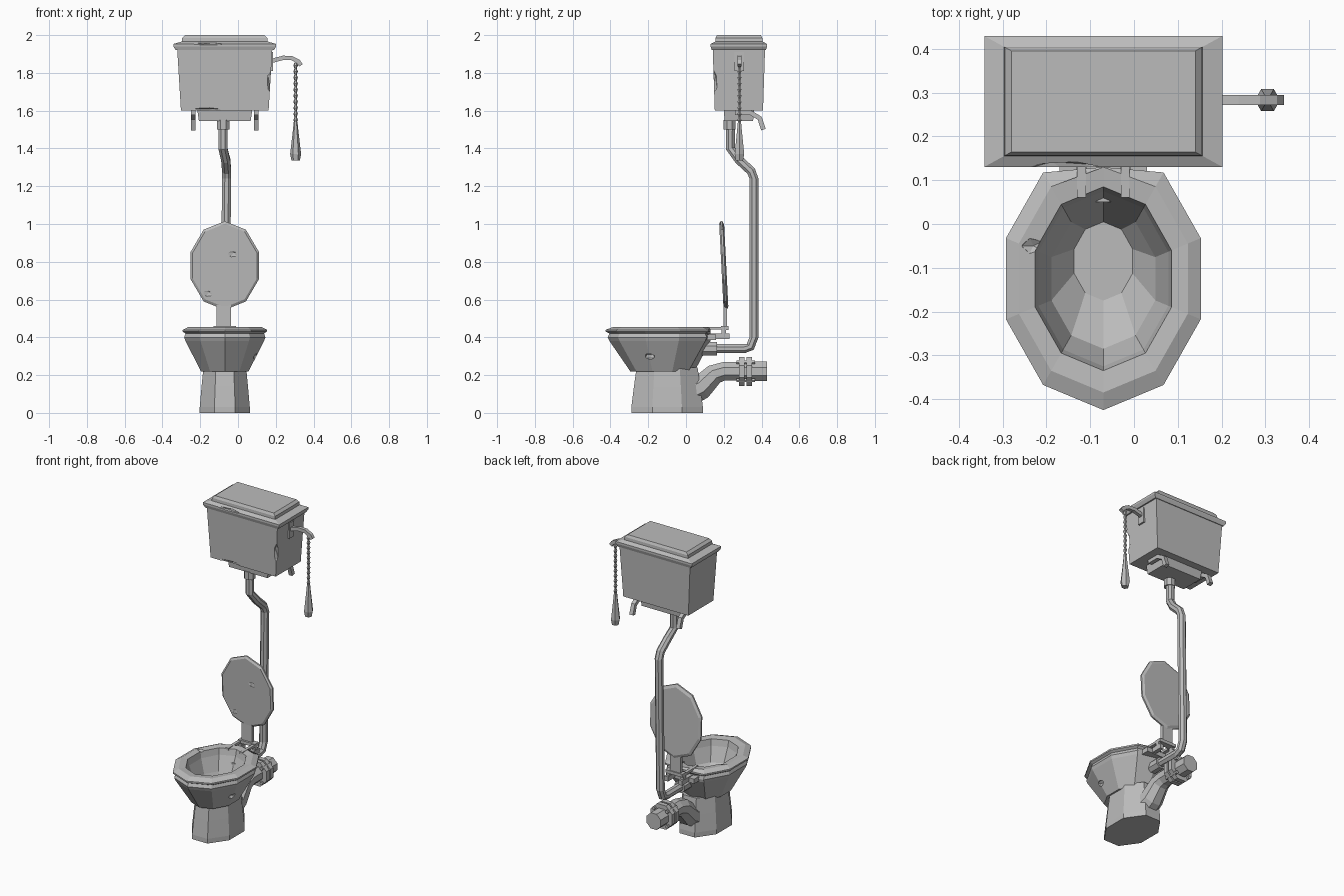
import bpy, bmesh, math
from mathutils import Vector, Matrix

default_cube = bpy.data.objects.get("Cube")
if default_cube:
    bpy.data.objects.remove(default_cube, do_unlink=True)

grey = bpy.data.materials.new("grey ceramic")
grey.use_nodes = True
grey.diffuse_color = (.5, .5, .5, 1)
shader = grey.node_tree.nodes["Principled BSDF"]
shader.inputs["Base Color"].default_value = grey.diffuse_color

MIDDLE = -.07        # x of the bowl, pipe and cistern
BOWL_Y = -.125
CISTERN_Y = .28


def finish(name, bm):
    bmesh.ops.recalc_face_normals(bm, faces=bm.faces)
    mesh = bpy.data.meshes.new(name)
    bm.to_mesh(mesh)
    bm.free()
    mesh.materials.append(grey)
    part = bpy.data.objects.new(name, mesh)
    bpy.context.collection.objects.link(part)
    return part


def loft(name, rings):
    """Skin a stack of equal-length rings and cap both ends."""
    bm = bmesh.new()
    loops = [[bm.verts.new(point) for point in ring] for ring in rings]
    bm.faces.new(loops[0])
    bm.faces.new(loops[-1])
    for lower, upper in zip(loops, loops[1:]):
        for i in range(len(lower)):
            bm.faces.new((lower[i - 1], lower[i], upper[i], upper[i - 1]))
    return finish(name, bm)


def polygon(sides, turn=0):
    """Unit circle corners, the first one at the bottom."""
    angles = [math.tau * (i + turn) / sides for i in range(sides)]
    return [(math.sin(angle), -math.cos(angle)) for angle in angles]


def oval(length, z, shift=0):
    """Ten-sided bowl section, flattened towards the wall."""
    return [(MIDDLE + length * .78 * x, min(BOWL_Y + shift + length * y, .13), z)
            for x, y in polygon(10)]


def foot_ring(length, z):
    return [(MIDDLE + length * .7 * x, BOWL_Y + .025 + length * y, z)
            for x, y in polygon(8, turn=.5)]


def lid_ring(scale, depth):
    """Upright ten-sided section that leans forward as it rises."""
    return [(MIDDLE + .19 * scale * x, .2 - .012 * scale * z + depth, .78 + .235 * scale * z)
            for x, z in polygon(10)]


def cistern_ring(half_width, z):
    half_depth = half_width * .55
    return [(MIDDLE + half_width * x, CISTERN_Y + half_depth * y, z)
            for x, y in ((-1, -1), (1, -1), (1, 1), (-1, 1))]


def box(name, centre, size):
    bm = bmesh.new()
    bmesh.ops.create_cube(bm, size=1, matrix=Matrix.LocRotScale(Vector(centre), None, Vector(size)))
    return finish(name, bm)


def tube(name, path, radii, sides=8, across=(1, 0, 0)):
    """Sweep a polygon along a path; radii is one value or one per point."""
    points = [Vector(point) for point in path]
    if not isinstance(radii, list):
        radii = [radii] * len(points)
    rings = []
    for i, point in enumerate(points):
        ahead = points[min(i + 1, len(points) - 1)]
        behind = points[max(i - 1, 0)]
        side = Vector(across)
        up = (ahead - behind).normalized().cross(side)
        rings.append([point + radii[i] * (side * u + up * v)
                      for u, v in polygon(sides, turn=.5)])
    return loft(name, rings)


def chip(target, centre, size):
    """Knock a faceted dent out of a part."""
    bm = bmesh.new()
    bmesh.ops.create_icosphere(bm, subdivisions=1, radius=1,
                               matrix=Matrix.LocRotScale(Vector(centre), None, Vector(size)))
    cutter = finish("dent_cutter", bm)
    cutter.hide_render = True
    dent = target.modifiers.new("dent", 'BOOLEAN')
    dent.operation, dent.object, dent.solver = 'DIFFERENCE', cutter, 'EXACT'
    depsgraph = bpy.context.evaluated_depsgraph_get()
    dented = bpy.data.meshes.new_from_object(target.evaluated_get(depsgraph))
    target.modifiers.clear()
    target.data = dented
    bpy.data.objects.remove(cutter, do_unlink=True)


# Bowl: outer wall, overhanging rim, then the hollow inside
outer_wall = [oval(.17, .22), oval(.28, .38), oval(.29, .4), oval(.28, .42)]
rim = [oval(.3, .43), oval(.3, .44), oval(.26, .455)]
hollow = [oval(.21, .45), oval(.2, .41), oval(.16, .32), oval(.09, .25, shift=.04)]
bowl = loft("bowl", outer_wall + rim + hollow)
chip(bowl, (.15, .01, .45), (.02, .03, .03))
chip(bowl, (-.23, -.05, .46), (.03, .02, .02))
chip(bowl, (.09, -.19, .3), (.02, .03, .02))

# Pedestal
loft("pedestal", [foot_ring(.205, 0), foot_ring(.205, .03),
                  foot_ring(.19, .14), foot_ring(.175, .24)])

# Hinge behind the rim
box("hinge_shelf", (MIDDLE, .12, .4), (.2, .08, .03))
box("hinge_bar", (MIDDLE, .205, .45), (.12, .04, .02))

# Raised lid with its narrow neck
lid = loft("seat_lid", [lid_ring(.94, -.013), lid_ring(1, -.005),
                        lid_ring(1, .005), lid_ring(.92, .013)])
box("lid_neck", (MIDDLE - .005, .208, .51), (.075, .02, .12))
chip(lid, (-.03, .18, .84), (.03, .01, .02))
chip(lid, (-.16, .19, .63), (.03, .01, .02))

# Cistern with stepped cover and base block
cistern = loft("cistern", [cistern_ring(.232, 1.6), cistern_ring(.252, 1.93)])
chip(cistern, (.18, .14, 1.75), (.03, .03, .08))
chip(cistern, (-.16, .145, 1.6), (.1, .02, .02))
cover = loft("cistern_cover", [
    cistern_ring(.26, 1.92), cistern_ring(.272, 1.94), cistern_ring(.272, 1.953),
    cistern_ring(.227, 1.966), cistern_ring(.225, 1.985), cistern_ring(.21, 2)])
chip(cover, (-.16, .125, 1.955), (.1, .02, .01))
loft("cistern_base", [cistern_ring(.137, 1.545), cistern_ring(.145, 1.6)])

# Hinge arms and curled wall brackets, mirrored about the middle
for name, sign in (("right", -1), ("left", 1)):
    arm_x = MIDDLE + sign * .05
    box(name + "_hinge_arm", (arm_x, .16, .405), (.025, .14, .03))
    box(name + "_hinge_post", (arm_x, .2, .43), (.02, .025, .05))
    box(name + "_hinge_strap", (arm_x, .13, .448), (.02, .14, .015))
    bracket_x = MIDDLE + sign * .167
    curl = ((.26, 1.59), (.34, 1.59), (.39, 1.56), (.41, 1.5))
    tube(name + "_bracket", [(bracket_x, y, z) for y, z in curl], .018, sides=4)

# Flush pipe, stepping sideways below the cistern, with a collar at each end
upper_bends = [(-.08, .235, 1.55), (-.08, .235, 1.4), (-.065, .28, 1.34),
               (-.06, .345, 1.28), (-.06, .36, 1.24)]
lower_bends = [(MIDDLE, y, z) for y, z in ((.36, .4), (.34, .35), (.31, .34), (.08, .34))]
tube("flush_pipe", upper_bends + lower_bends, .026)
tube("top_collar", [(-.078, .23, 1.55), (-.078, .23, 1.5)], .035)
tube("bottom_collar", [(MIDDLE, .05, .34), (MIDDLE, .165, .34)], .038)

# Drain: bent pipe, hollow outlet and two bolted flanges
DRAIN_Z = .22
bend = ((0, .1), (.08, .135), (.15, .205), (.2, DRAIN_Z), (.3, DRAIN_Z))
tube("drain_bend", [(MIDDLE, y, z) for y, z in bend], [.08, .07, .058, .053, .053])
outlet = [(MIDDLE, y, DRAIN_Z) for y in (.3, .43, .43, .36)]
tube("drain_outlet", outlet, .055).data.materials
for name, y in (("inner", .28), ("outer", .32)):
    tube(name + "_flange", [(MIDDLE, y, DRAIN_Z), (MIDDLE, y + .03, DRAIN_Z)], .083)
for i, (u, v) in enumerate(polygon(4, turn=.5)):
    x, z = MIDDLE + .067 * u, DRAIN_Z + .067 * v
    tube(f"flange_bolt_{i}", [(x, .268, z), (x, .365, z)], .011, sides=6)

# Pull lever, beaded chain and tapered handle
PULL_X, PULL_Y = .305, .283
box("lever_plate", (.173, PULL_Y, 1.86), (.025, .05, .1))
lever = ((.165, 1.86), (.24, 1.88), (.285, 1.878), (.32, 1.86), (.333, 1.84))
tube("lever_arm", [(x, PULL_Y, z) for x, z in lever], .016, sides=4, across=(0, 1, 0))
beads = range(21)
tube("chain", [(PULL_X, PULL_Y, 1.855 - .016 * i) for i in beads],
     [.012 if i % 2 else .006 for i in beads], sides=6)
tube("chain_handle", [(PULL_X, PULL_Y, z) for z in (1.54, 1.5, 1.37, 1.335)],
     [.01, .014, .029, .022], sides=6)
